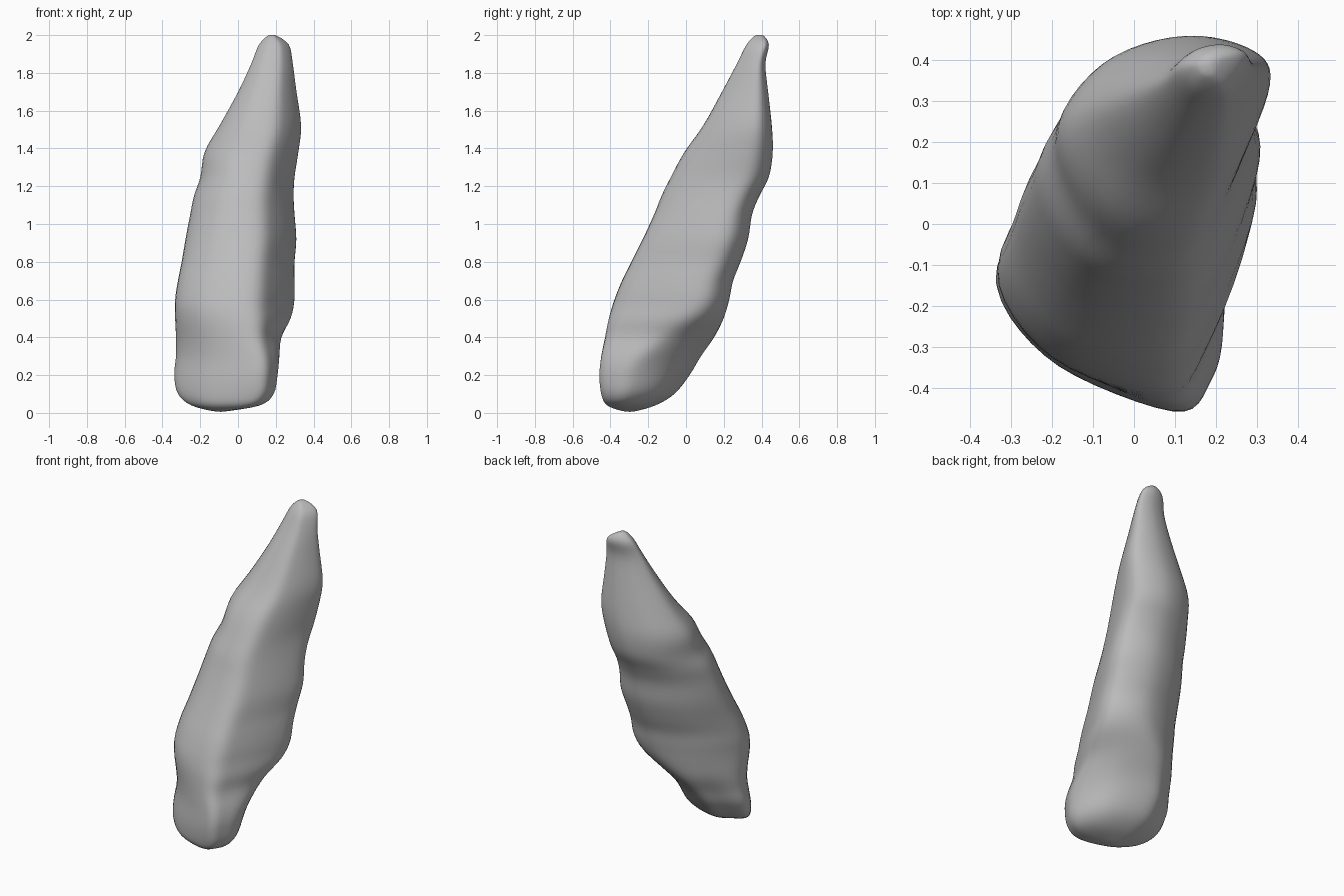
import bpy
import bmesh

if "Cube" in bpy.data.objects:
    bpy.data.objects.remove(bpy.data.objects["Cube"], do_unlink=True)

# Envelope of the leaning spire: height, x min, x max, y min, y max
ENVELOPE = [
    (.01, -.14, -.05, -.34, -.26), (.04, -.25, .12, -.42, -.16),
    (.1, -.32, .19, -.45, -.06), (.2, -.34, .21, -.46, .02),
    (.3, -.33, .22, -.45, .08), (.4, -.33, .23, -.43, .15),
    (.5, -.335, .28, -.41, .2), (.6, -.335, .3, -.38, .23),
    (.7, -.32, .3, -.34, .25), (.8, -.3, .3, -.29, .29),
    (.92, -.28, .31, -.23, .33), (1.05, -.255, .3, -.17, .35),
    (1.15, -.235, .295, -.13, .39), (1.25, -.2, .3, -.08, .44),
    (1.38, -.18, .32, -.01, .46), (1.52, -.1, .335, .09, .455),
    (1.7, 0, .31, .19, .435), (1.85, .07, .29, .27, .42),
    (1.95, .11, .27, .32, .44), (2, .16, .2, .365, .41),
]

# Cross-sections inside a unit box, counter-clockwise from the -x side,
# each with the height where it applies fully
SECTIONS = [
    (.2, [(-1, .35), (-.45, -.49), (.6, -1), (.92, -.72),
          (1, -.2), (.6, .58), (-.2, 1), (-.62, .8)]),
    (.6, [(-1, -.1), (-.58, -.78), (.28, -1), (.66, -.54),
          (1, .4), (.82, .82), (.25, 1), (-.52, .68)]),
    (1.35, [(-1, 0), (-.54, -.85), (.26, -1), (.68, -.52),
            (1, .4), (.82, .82), (.2, 1), (-.57, .72)]),
]


def spline(points, steps, closed):
    """Sample a smooth curve passing through every point."""
    count = len(points)

    def pick(i):
        return points[i % count] if closed else points[max(0, min(count - 1, i))]

    samples = []
    for i in range(count if closed else count - 1):
        before, start, end, after = (pick(i + k) for k in (-1, 0, 1, 2))
        for step in range(steps):
            t = step / steps
            samples.append(tuple(
                b + t * ((c - a) + t * ((2 * a - 5 * b + 4 * c - d)
                                        + t * (3 * b - a - 3 * c + d))) / 2
                for a, b, c, d in zip(before, start, end, after)))
    if not closed:
        samples.append(points[-1])
    return samples


def section(height):
    """Blend the outlines around this height and fit them to the unit box."""
    corners = SECTIONS[0][1]
    for (low, _), (high, target) in zip(SECTIONS, SECTIONS[1:]):
        t = max(0, min(1, (height - low) / (high - low)))
        t = t * t * (3 - 2 * t)
        corners = [tuple(a + (b - a) * t for a, b in zip(p, q))
                   for p, q in zip(corners, target)]
    outline = spline(corners, 6, True)
    axes = []
    for values in zip(*outline):
        low, high = min(values), max(values)
        axes.append([(v - low) / (high - low) for v in values])
    return list(zip(*axes))


def build_spire(name, material):
    bm = bmesh.new()
    rings = []
    for z, left, right, front, back in spline(ENVELOPE, 4, False):
        rings.append([bm.verts.new((left + u * (right - left),
                                    front + v * (back - front), z))
                      for u, v in section(z)])
    # Skin between neighbouring rings
    for lower, upper in zip(rings, rings[1:]):
        for i in range(len(lower)):
            j = (i + 1) % len(lower)
            bm.faces.new((lower[i], lower[j], upper[j], upper[i]))
    # Rounded ends
    for ring, height in ((rings[0], 0), (rings[-1], 2.003)):
        centre = [sum(v.co[k] for v in ring) / len(ring) for k in range(2)]
        pole = bm.verts.new((*centre, height))
        for i, vert in enumerate(ring):
            bm.faces.new((vert, ring[(i + 1) % len(ring)], pole))
    bmesh.ops.recalc_face_normals(bm, faces=bm.faces)
    for face in bm.faces:
        face.smooth = True
    mesh = bpy.data.meshes.new(name)
    bm.to_mesh(mesh)
    bm.free()
    mesh.materials.append(material)
    spire = bpy.data.objects.new(name, mesh)
    bpy.context.collection.objects.link(spire)
    # Soften the fold lines slightly
    relax = spire.modifiers.new("relax", "SMOOTH")
    relax.factor = .5
    relax.iterations = 3
    return spire


def flat_material(name, colour):
    material = bpy.data.materials.new(name)
    material.use_nodes = True
    material.diffuse_color = colour
    material.node_tree.nodes["Principled BSDF"].inputs["Base Color"].default_value = colour
    return material


build_spire("stone_spire", flat_material("stone grey", (.5, .5, .5, 1)))
